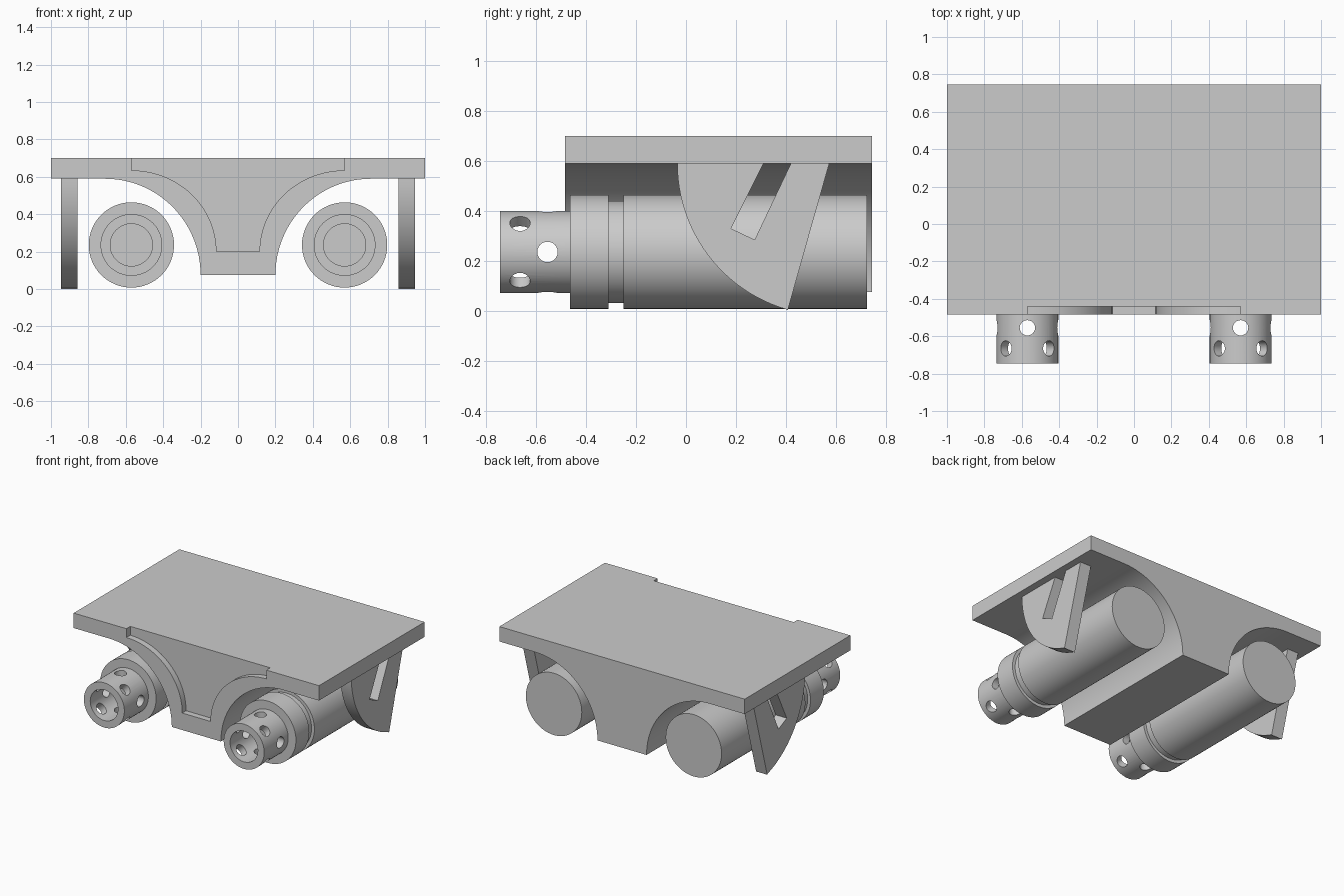
import bpy, bmesh
from math import sin, cos, pi, radians
from mathutils import Matrix, Vector

if "Cube" in bpy.data.objects:
    bpy.data.objects.remove(bpy.data.objects["Cube"])


def make_object(name, bm):
    bmesh.ops.recalc_face_normals(bm, faces=bm.faces)
    mesh = bpy.data.meshes.new(name)
    bm.to_mesh(mesh)
    bm.free()
    obj = bpy.data.objects.new(name, mesh)
    bpy.context.collection.objects.link(obj)
    return obj


def activate(obj):
    bpy.ops.object.select_all(action='DESELECT')
    obj.select_set(True)
    bpy.context.view_layer.objects.active = obj


def arc(cx, cz, rx, rz, a0, a1, n=24):
    angles = [radians(a0 + (a1 - a0) * i / n) for i in range(n + 1)]
    return [(cx + rx * cos(a), cz + rz * sin(a)) for a in angles]


def prism(name, points, start, depth):
    """Extrude a closed outline of 3D points by depth."""
    bm = bmesh.new()
    face = bm.faces.new([bm.verts.new(Vector(p) + Vector(start)) for p in points])
    new = bmesh.ops.extrude_face_region(bm, geom=[face])['geom']
    bmesh.ops.translate(bm, vec=depth, verts=[v for v in new if isinstance(v, bmesh.types.BMVert)])
    return make_object(name, bm)


def cut(obj, cutter):
    mod = obj.modifiers.new("cut", 'BOOLEAN')
    mod.operation = 'DIFFERENCE'
    mod.solver = 'EXACT'
    mod.object = cutter
    activate(obj)
    bpy.ops.object.modifier_apply(modifier=mod.name)
    bpy.data.objects.remove(cutter)


def finish(obj, mirrored):
    activate(obj)
    if mirrored:
        mod = obj.modifiers.new("mirror", 'MIRROR')
        mod.use_axis[0] = True
        mod.use_mirror_merge = False
        bpy.ops.object.modifier_apply(modifier=mod.name)
    bpy.ops.object.shade_smooth_by_angle(angle=radians(30))


def symmetric(half):
    """Complete a right-hand outline with its mirror image, as XZ points."""
    both = half + [(-x, z) for x, z in reversed(half)]
    return [(x, 0, z) for x, z in both]


# Deck plate with flared central keel
half = [(1, 0.70), (1, 0.59)] + arc(0.71, 0.075, 0.51, 0.515, 90, 180)
body = prism("deck_and_keel", symmetric(half), (0, -0.485, 0), (0, 1.23, 0))

# Shallow recess in the front face
half = [(0.57, 0.80), (0.57, 0.635)] + arc(0.57, 0.20, 0.455, 0.435, 90, 180)[1:]
recess = prism("recess_cutter", symmetric(half), (0, -0.60, 0), (0, 0.16, 0))
cut(body, recess)
finish(body, False)

# Barrels: lathed body with groove, narrower muzzle and bore
BX, BZ = 0.57, 0.236
profile = [(0, 0.725), (0.228, 0.725), (0.228, -0.25), (0.205, -0.25),
           (0.205, -0.31), (0.228, -0.31), (0.228, -0.465), (0.165, -0.465),
           (0.165, -0.745), (0.113, -0.745), (0.113, -0.47), (0, -0.47)]
bm = bmesh.new()
verts = [bm.verts.new((BX + r, y, BZ)) for r, y in profile]
edges = [bm.edges.new(pair) for pair in zip(verts, verts[1:])]
bmesh.ops.spin(bm, geom=verts + edges, cent=(BX, 0, BZ), axis=(0, 1, 0),
               angle=2 * pi, steps=64)
bmesh.ops.remove_doubles(bm, verts=bm.verts, dist=0.0001)
barrel = make_object("barrels", bm)

# Two staggered rows of vent holes drilled through the muzzle
for y, angle in [(-0.555, 0), (-0.555, 90), (-0.665, 45), (-0.665, 135)]:
    bm = bmesh.new()
    place = Matrix.Translation((BX, y, BZ)) @ Matrix.Rotation(radians(angle), 4, 'Y')
    bmesh.ops.create_cone(bm, cap_ends=True, segments=24, radius1=0.041,
                          radius2=0.041, depth=0.5, matrix=place)
    cut(barrel, make_object("vent_cutter", bm))
finish(barrel, True)

# Side fins with curved front edge and slanted open slot
outline = arc(0.574, 0.59, 0.609, 0.609, 180, 253.9)
outline += [(0.407, 0.0), (0.574, 0.59), (0.42, 0.59), (0.275, 0.285), (0.18, 0.33), (0.31, 0.59)]
fin = prism("side_fins", [(0, y, z) for y, z in outline], (0.857, 0, 0), (0.09, 0, 0))
finish(fin, True)
